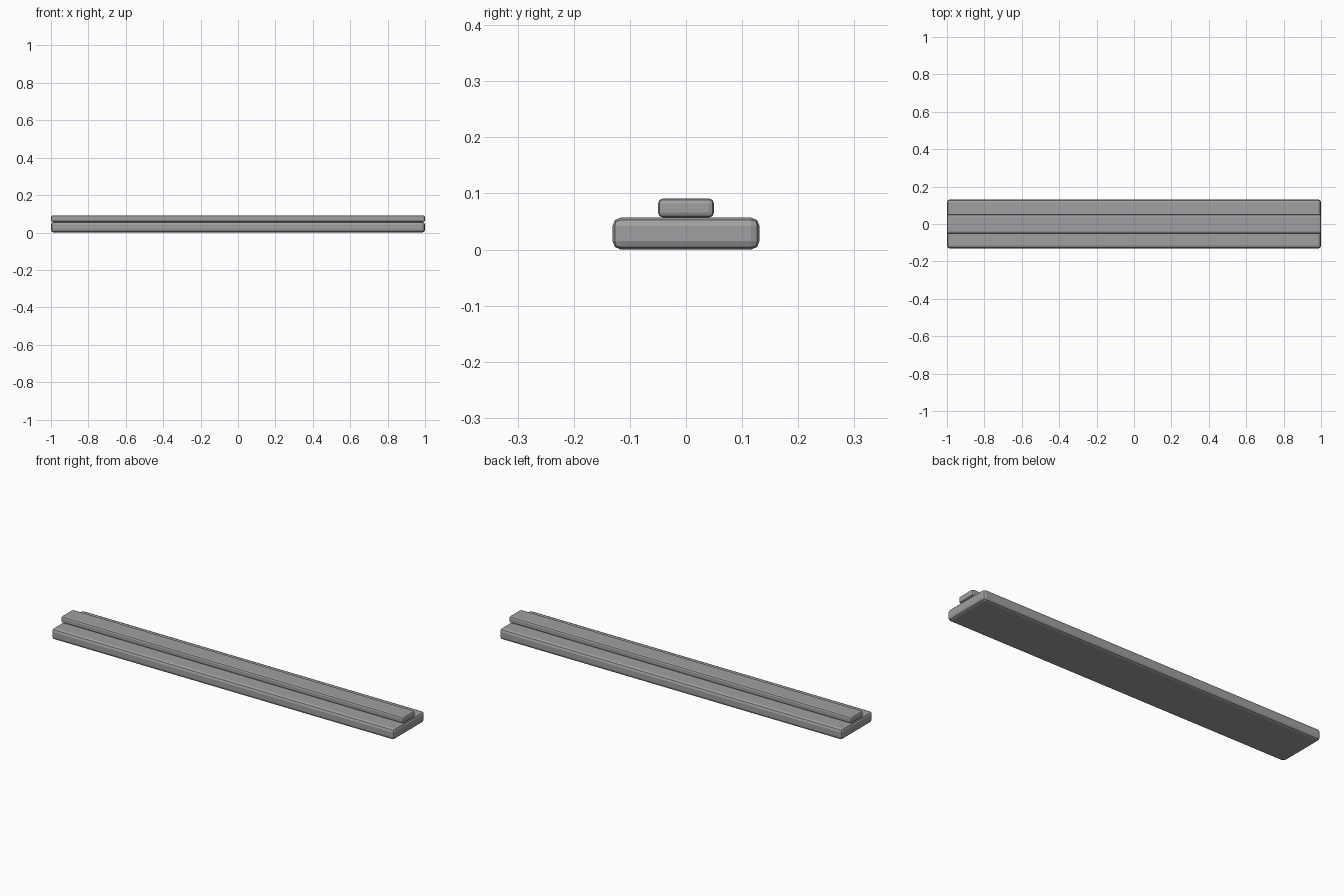
import bpy

if "Cube" in bpy.data.objects:
    bpy.data.objects.remove(bpy.data.objects["Cube"])

# dark grey finish
grey = bpy.data.materials.new("dark_grey")
grey.diffuse_color = (0.35, 0.352, 0.36, 1)
grey.use_nodes = True
grey.node_tree.nodes["Principled BSDF"].inputs["Base Color"].default_value = grey.diffuse_color


def bar(name, width, z0, z1, bevel):
    """Long bar along x with softened edges."""
    bpy.ops.mesh.primitive_cube_add(size=1, location=(0, 0, (z0 + z1) / 2))
    ob = bpy.context.object
    ob.name = name
    ob.dimensions = (2.0, width, z1 - z0)
    bpy.ops.object.transform_apply(location=False, rotation=False, scale=True)
    ob.data.materials.append(grey)
    mod = ob.modifiers.new("soft_edges", 'BEVEL')
    mod.width = bevel
    mod.segments = 2
    return ob


# wide base plate and the narrow rail resting on it
bar("base_plate", 0.262, 0.0, 0.057, 0.015)
bar("top_rail", 0.10, 0.057, 0.091, 0.009)
